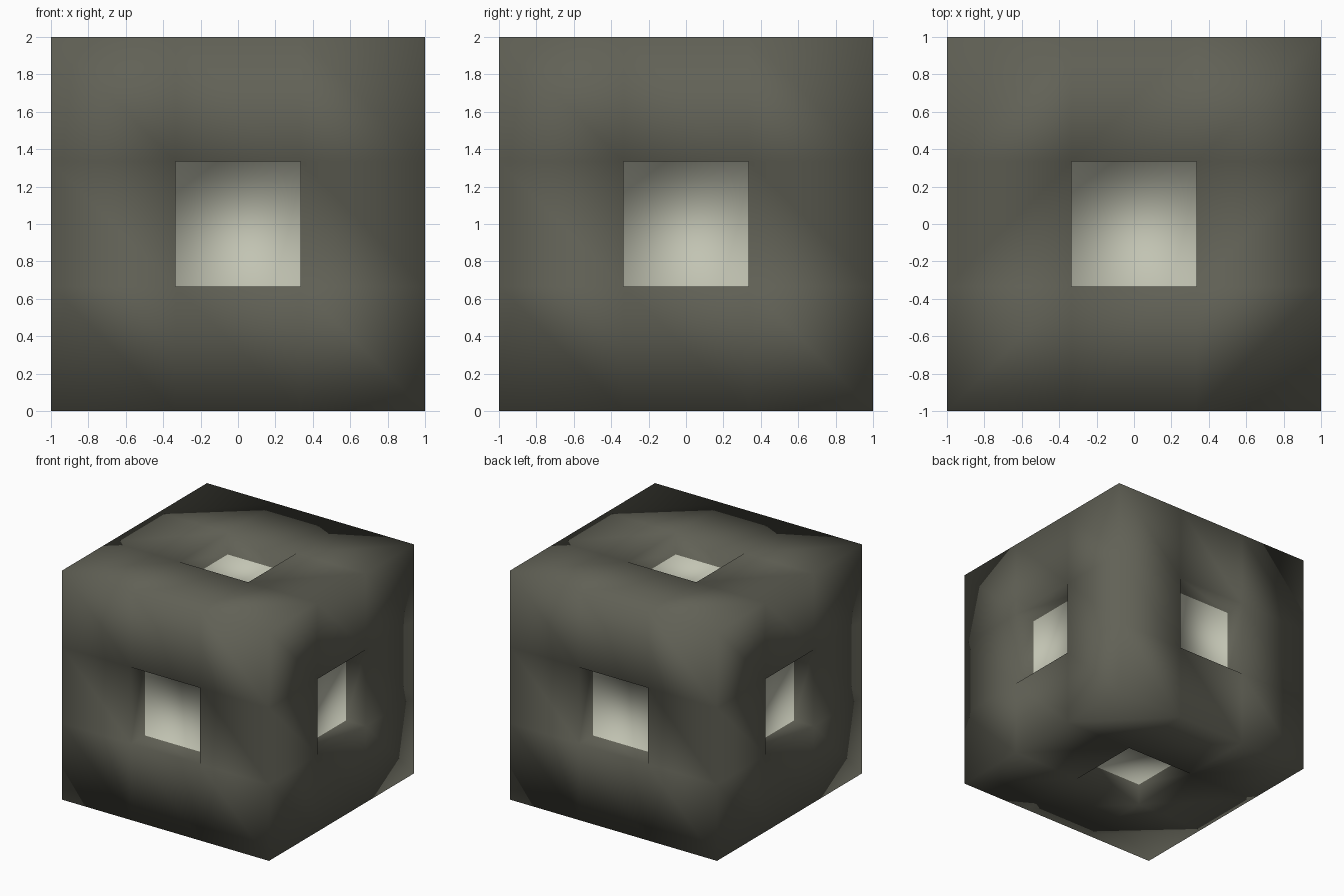
import bpy, bmesh

cube = bpy.data.objects.get("Cube")
if cube:
    bpy.data.objects.remove(cube, do_unlink=True)

RECESS_DEPTH = 0.19


def flat_material(name, color):
    mat = bpy.data.materials.new(name)
    mat.use_nodes = True
    mat.diffuse_color = color
    mat.node_tree.nodes["Principled BSDF"].inputs["Base Color"].default_value = color
    return mat


# Cube body split into thirds on every side
bm = bmesh.new()
bmesh.ops.create_cube(bm, size=2)
bmesh.ops.subdivide_edges(bm, edges=bm.edges[:], cuts=2, use_grid_fill=True)
bm.normal_update()

# Square recess sunk into the middle of each side, with a pale floor
centres = [f for f in bm.faces
           if sum(abs(c) < 0.01 for c in f.calc_center_median()) == 2]
floors = bmesh.ops.extrude_discrete_faces(bm, faces=centres)["faces"]
for floor in floors:
    inward = -floor.calc_center_median().normalized() * RECESS_DEPTH
    bmesh.ops.translate(bm, verts=floor.verts[:], vec=inward)
    floor.material_index = 1

# Shading stays smooth over every edge
for face in bm.faces:
    face.smooth = True
bmesh.ops.recalc_face_normals(bm, faces=bm.faces[:])
bmesh.ops.translate(bm, verts=bm.verts[:], vec=(0, 0, 1))

mesh = bpy.data.meshes.new("recessed_cube")
bm.to_mesh(mesh)
bm.free()
mesh.materials.append(flat_material("dark grey", (0.12, 0.12, 0.093, 1)))
mesh.materials.append(flat_material("pale grey", (0.54, 0.55, 0.45, 1)))
body = bpy.data.objects.new("recessed_cube", mesh)
bpy.context.collection.objects.link(body)
